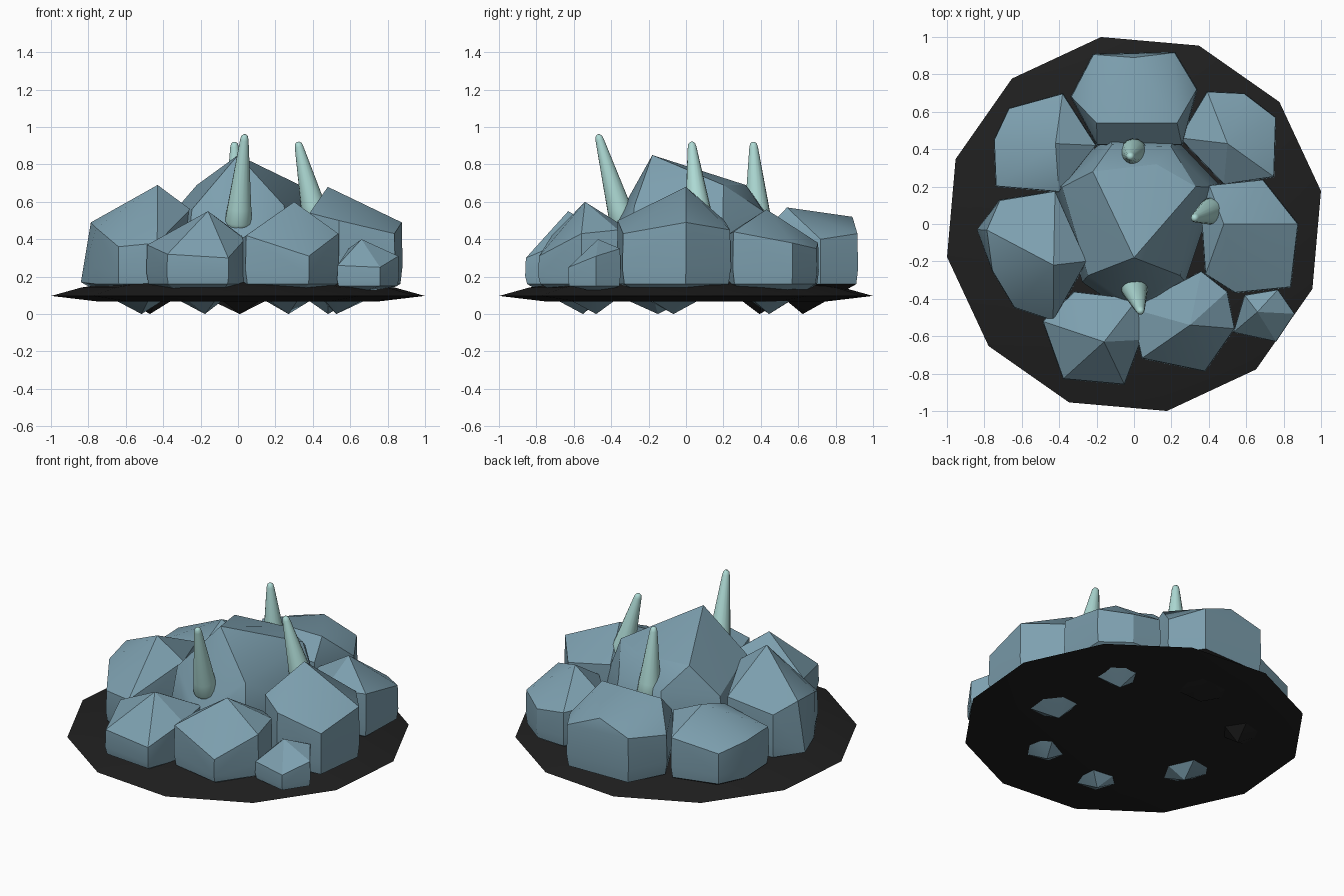
import bpy, bmesh, math
from mathutils import Vector

cube = bpy.data.objects.get("Cube")
if cube:
    bpy.data.objects.remove(cube, do_unlink=True)


def make_material(name, colour):
    mat = bpy.data.materials.new(name)
    mat.use_nodes = True
    rgba = (*colour, 1)
    mat.diffuse_color = rgba
    shader = next(n for n in mat.node_tree.nodes if n.type == 'BSDF_PRINCIPLED')
    shader.inputs["Base Color"].default_value = rgba
    return mat


stone = make_material("blue grey stone", (.205, .35, .43))
soil = make_material("black soil", (.014, .014, .014))
crystal = make_material("pale mint crystal", (.42, .70, .66))


def finish(name, bm, materials, angle):
    """Turn a bmesh into an object with smooth shading between gentle faces."""
    bmesh.ops.recalc_face_normals(bm, faces=bm.faces)
    mesh = bpy.data.meshes.new(name)
    bm.to_mesh(mesh)
    bm.free()
    for mat in materials:
        mesh.materials.append(mat)
    obj = bpy.data.objects.new(name, mesh)
    bpy.context.collection.objects.link(obj)
    bpy.ops.object.select_all(action='DESELECT')
    obj.select_set(True)
    bpy.context.view_layer.objects.active = obj
    bpy.ops.object.shade_smooth_by_angle(angle=math.radians(angle))


def boulder(name, shoulder, crown, floor=.16, tip=0, flare=1.0, dark_tip=False):
    """Faceted rock: shoulder ring, crown points, a bulging foot and a buried tip."""
    bm = bmesh.new()
    points = [Vector(p) for p in shoulder]
    centre = sum(points, Vector()) / len(points)
    for p in points:
        # shoulder, belly and foot of each corner
        for scale, rise in ((.985, 1), (flare, .3), (flare * .96, 0)):
            v = centre.lerp(p, scale)
            bm.verts.new((v.x, v.y, floor + rise * (p.z - floor)))
    for p in crown:
        bm.verts.new(p)
    bm.verts.new((centre.x * .9, centre.y * .92, tip))
    hull = bmesh.ops.convex_hull(bm, input=bm.verts)
    loose = {v for v in hull["geom_interior"] if isinstance(v, bmesh.types.BMVert)}
    bmesh.ops.delete(bm, geom=list(loose), context='VERTS')
    if dark_tip:
        for face in bm.faces:
            face.material_index = int(face.calc_center_median().z < floor - .02)
    finish(name, bm, [stone, soil], 28)


def bridge(bm, rings):
    """Join equal rings of vertices with quads and cap both ends."""
    for low, high in zip(rings, rings[1:]):
        for i in range(len(low)):
            j = (i + 1) % len(low)
            bm.faces.new((low[i], low[j], high[j], high[i]))
    bm.faces.new(rings[0])
    bm.faces.new(rings[-1])


def spike(name, base, tip, sides=16):
    """Tapered crystal with rounded ends."""
    base, tip = Vector(base), Vector(tip)
    axis = tip - base
    turn = axis.to_track_quat('Z', 'Y')
    # radius and position along the axis
    profile = [(.03, -.05), (.06, -.02), (.073, .05), (.065, .2),
               (.023, .94), (.018, .98), (.008, 1.0)]
    bm = bmesh.new()
    rings = []
    for radius, along in profile:
        ring = []
        for i in range(sides):
            a = math.tau * i / sides
            offset = Vector((radius * math.cos(a), radius * math.sin(a), along * axis.length))
            ring.append(bm.verts.new(base + turn @ offset))
        rings.append(ring)
    bridge(bm, rings)
    finish(name, bm, [crystal], 60)


# Twelve-sided ground disc with a thin rim and a low mound
bm = bmesh.new()
rings = []
for radius, z in [(.75, .066), (1.015, .097), (.85, .142), (.55, .185)]:
    rings.append([bm.verts.new((radius * math.cos(a), radius * math.sin(a), z))
                  for a in (math.radians(10 + 30 * i) for i in range(12))])
bridge(bm, rings)
finish("ground_disc", bm, [soil], 20)

# Large centre boulder
boulder("centre_boulder",
        [(-.39, .2, .5), (-.25, -.28, .56), (0, -.45, .38), (.25, -.28, .58),
         (.41, .2, .5), (.2, .42, .55), (-.12, .43, .55)],
        [(0, -.18, .85), (.33, .2, .69), (-.22, .28, .69), (.12, .32, .69)],
        tip=.12, flare=1.1)

# Ring of boulders around it
boulder("front_right_boulder",
        [(-.49, -.52, .37), (-.38, -.83, .32), (-.05, -.86, .30),
         (.04, -.62, .40), (.02, -.40, .42), (-.32, -.36, .40)],
        [(-.16, -.63, .55)])
boulder("front_left_boulder",
        [(-.02, -.45, .38), (.04, -.72, .42), (.38, -.79, .31),
         (.54, -.56, .43), (.50, -.36, .45), (.36, -.25, .42)],
        [(.30, -.54, .60)])
boulder("left_boulder",
        [(.36, .02, .5), (.38, -.27, .54), (.54, -.37, .5), (.84, -.34, .43),
         (.88, 0, .49), (.69, .24, .45), (.40, .21, .5)],
        [(.48, 0, .68)])
boulder("back_left_boulder",
        [(.24, .46, .40), (.39, .71, .38), (.59, .70, .35),
         (.76, .57, .38), (.75, .25, .44), (.48, .21, .42)],
        [(.50, .43, .56)])
boulder("back_boulder",
        [(-.34, .68, .42), (-.22, .91, .45), (.22, .92, .43),
         (.34, .72, .40), (.26, .42, .45), (-.2, .42, .45)],
        [(-.2, .54, .57), (.23, .54, .57), (0, .89, .52)],
        dark_tip=True)
boulder("back_right_boulder",
        [(-.75, .45, .40), (-.67, .62, .36), (-.38, .70, .42),
         (-.2, .42, .45), (-.4, .17, .45), (-.74, .2, .40)],
        [(-.42, .43, .55)], dark_tip=True)
boulder("right_boulder",
        [(-.79, -.03, .49), (-.72, .13, .44), (-.42, .18, .5), (-.25, -.2, .56),
         (-.43, -.52, .38), (-.64, -.45, .36), (-.76, -.25, .46)],
        [(-.43, -.22, .69), (-.84, -.03, .17)])
boulder("small_front_boulder",
        [(.53, -.58, .26), (.76, -.63, .25), (.86, -.48, .31),
         (.77, -.35, .35), (.59, -.38, .35)],
        [(.66, -.47, .40)], floor=.15, tip=.11)

# Crystal spikes
spike("front_spike", (0, -.33, .47), (.036, -.47, .96))
spike("left_spike", (.42, .07, .5), (.32, .03, .92))
spike("back_spike", (0, .385, .48), (-.02, .36, .92))
